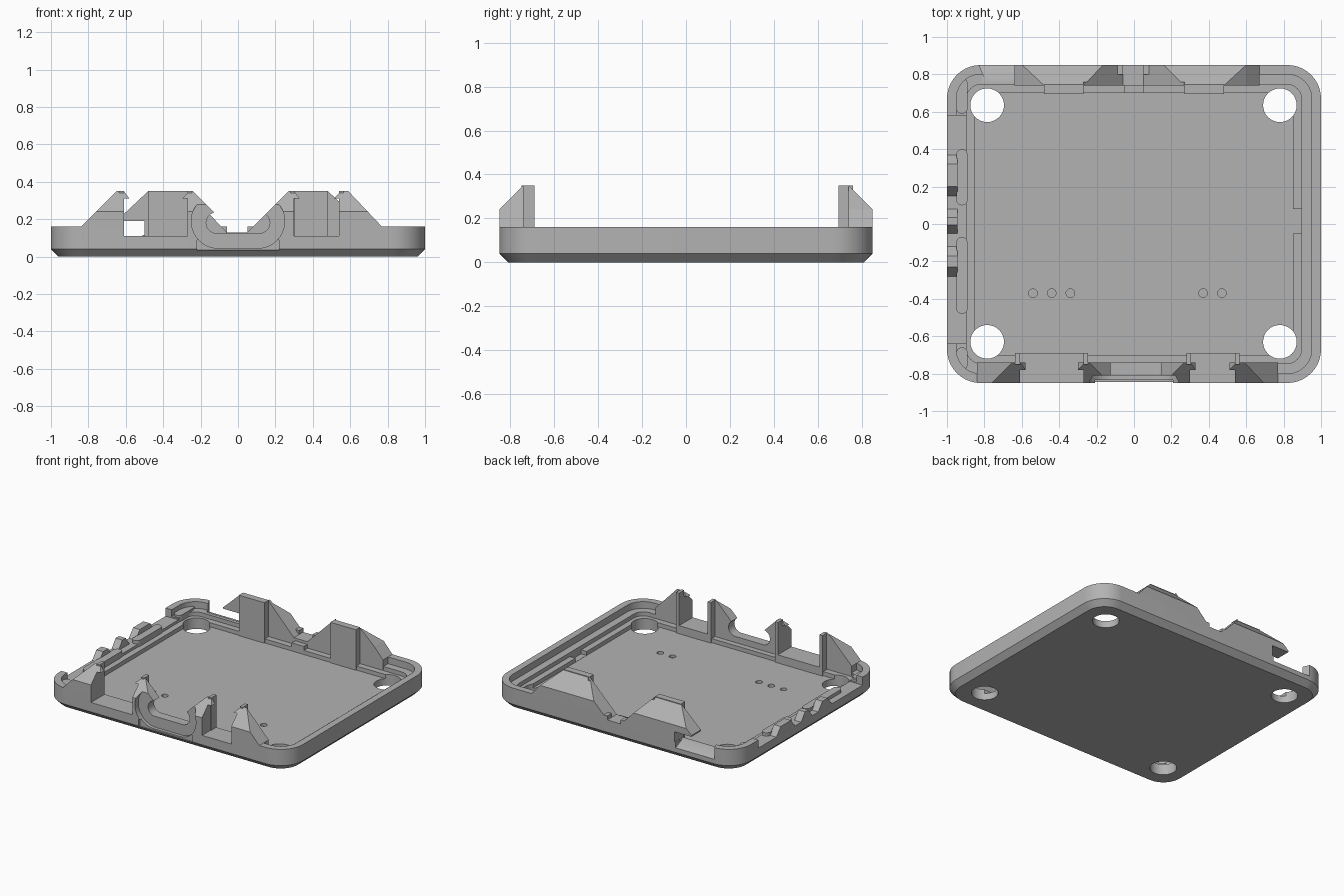
import bpy, bmesh, math

if "Cube" in bpy.data.objects:
    bpy.data.objects.remove(bpy.data.objects["Cube"])

grey = bpy.data.materials.new("mid grey")
grey.use_nodes = True
colour = (0.45, 0.45, 0.45, 1)
grey.diffuse_color = colour
grey.node_tree.nodes["Principled BSDF"].inputs["Base Color"].default_value = colour


def loft(name, rings, z_axis="z"):
    """Closed solid from equal-length rings of points."""
    bm = bmesh.new()
    loops = [[bm.verts.new(p) for p in ring] for ring in rings]
    n = len(loops[0])
    for a, b in zip(loops, loops[1:]):
        for i in range(n):
            j = (i + 1) % n
            bm.faces.new((a[i], a[j], b[j], b[i]))
    bm.faces.new(loops[0][::-1])
    bm.faces.new(loops[-1])
    bmesh.ops.recalc_face_normals(bm, faces=bm.faces)
    mesh = bpy.data.meshes.new(name)
    bm.to_mesh(mesh)
    bm.free()
    mesh.materials.append(grey)
    obj = bpy.data.objects.new(name, mesh)
    bpy.context.collection.objects.link(obj)
    return obj


def prism_y(name, outline, y0, y1):
    return loft(name, [[(x, y, z) for x, z in outline] for y in (y0, y1)])


def prism_x(name, outline, x0, x1):
    return loft(name, [[(x, y, z) for y, z in outline] for x in (x0, x1)])


def box(name, x0, x1, y0, y1, z0, z1):
    return prism_y(name, [(x0, z0), (x1, z0), (x1, z1), (x0, z1)], y0, y1)


def cut(cutter, *targets):
    cutter.hide_render = True
    for target in targets:
        mod = target.modifiers.new("cut", 'BOOLEAN')
        mod.operation = 'DIFFERENCE'
        mod.solver = 'EXACT'
        mod.object = cutter
        bpy.context.view_layer.objects.active = target
        bpy.ops.object.modifier_apply(modifier=mod.name)
    bpy.data.objects.remove(cutter)


def round_rect(hx, hy, r, z, steps=10):
    pts = []
    for k, (sx, sy) in enumerate([(1, 1), (-1, 1), (-1, -1), (1, -1)]):
        for i in range(steps + 1):
            a = math.pi / 2 * (k + i / steps)
            pts.append((sx * (hx - r) + r * math.cos(a), sy * (hy - r) + r * math.sin(a), z))
    return pts


def stadium(half, r, zc):
    """Long rounded outline: half width, end radius, centre height."""
    return [(x, y + zc) for x, y, _ in round_rect(half, r, r * 0.999, 0)]


def cylinder(name, x, y, r, z0, z1):
    ring = [(x + r * math.cos(a), y + r * math.sin(a))
            for a in (2 * math.pi * i / 32 for i in range(32))]
    return loft(name, [[(u, v, z) for u, v in ring] for z in (z0, z1)])


# Tray: chamfered base, rim, two inner ledges and the floor
profile = [(.04, 0), (0, .04), (0, .16), (.05, .16), (.05, .11),
           (.105, .11), (.105, .08), (.15, .08), (.15, .05)]
tray = loft("tray", [round_rect(1 - d, .85 - d, max(.18 - d, .03), z) for d, z in profile])

# Front wall clips with hooked tips, and the notched wall between them
clip_left = prism_y("front_outer_clip_right", [
    (-.84, .09), (-.61, .09), (-.61, .31), (-.58, .31), (-.61, .35), (-.65, .35), (-.84, .16)],
    -.85, -.74)
clip_right = prism_y("front_outer_clip_left", [
    (.54, .09), (.77, .09), (.77, .16), (.59, .35), (.55, .35), (.51, .31), (.54, .31)],
    -.85, -.74)
front_mid = prism_y("front_middle_wall", [
    (-.27, .04), (.30, .04), (.30, .31), (.33, .31), (.30, .35), (.27, .35), (.07, .15),
    (-.04, .15), (-.24, .35), (-.26, .35), (-.30, .31), (-.27, .31)], -.85, -.74)
ribs = [box("front_clip_rib", x, x + .025, -.75, -.69, .04, .35) for x in (-.635, -.27, .28, .54)]
sills = [box("front_sill", a, b, -.80, -.69, .04, .11) for a, b in ((-.61, -.25), (.29, .55))]

# Back wall humps with thick pads on the inside
back_wall = prism_y("back_wall", [
    (-.64, .19), (-.50, .19), (-.50, .09), (.67, .09), (.67, .16), (.60, .24), (.48, .35),
    (.27, .35), (.05, .13), (-.06, .13), (-.27, .35), (-.48, .35), (-.64, .20)], .74, .85)
pads = [box("back_pad", a, b, .695, .745, .04, .35) for a, b in ((-.48, -.27), (.27, .48))]
centre = prism_y("back_middle_pad", [
    (-.27, .04), (.27, .04), (.27, .35), (.05, .13), (-.06, .13), (-.27, .35)], .745, .76)
tab = box("back_small_tab", -.05, .05, .70, .75, .04, .11)

# Sloped outer tops of the raised walls
for side, parts in ((-1, (clip_left, clip_right, front_mid)), (1, (back_wall,))):
    cut(prism_x("slope_cutter", [(side * .74, .3501), (side * .96, .13), (side * .96, .5),
                                 (side * .74, .5)], -1.2, 1.2), *parts)

# Front openings, plug recess and plug slot
for a, b in ((-.61, -.27), (.30, .54)):
    cut(box("opening_cutter", a, b, -.9, -.78, .11, .5), tray)
cut(prism_y("recess_cutter", stadium(.25, .145, .19), -.95, -.81), tray, front_mid)
cut(prism_y("slot_cutter", stadium(.17, .056, .181), -.95, -.6), tray, front_mid)
cut(box("lower_lip_cutter", -.22, .22, -.95, -.835, .035, .09), tray, front_mid)

# Back port opening with flared outside
cut(box("port_cutter", -.80, -.50, .72, .95, .115, .5), tray)
cut(loft("flare_cutter", [[(x, y, z) for x, z in ((a, c), (b, c), (b, .5), (a, .5))]
                          for y, a, b, c in ((.76, -.79, -.51, .115), (.88, -.84, -.51, .06))]), tray)
cut(box("notch_cutter", -.06, .05, .72, .95, .13, .5), tray)

# Lowered right rim with button bumps and raised bars
cut(box("side_rim_cutter", -1.1, -.87, -.64, .58, .10, .5), tray)
for lo, hi, slope in ((.15, .37, .05), (-.05, .08, .045), (-.28, -.12, .05)):
    prism_x("side_bump", [(lo, .08), (hi, .08), (hi, .10), (hi - slope, .16),
                          (lo + slope, .16), (lo, .10)], -1, -.945)
for lo, hi in ((.10, .40), (-.48, -.07), (.59, .78), (-.78, -.66)):
    half = (hi - lo) / 2
    loft("side_bar", [[(x - .92, y + lo + half, z) for x, y, _ in round_rect(.03, half, .029, 0)]
                      for z in (.07, .125)])

# Break in the left ledge
cut(box("ledge_cutter", .80, .895, -.05, .08, .051, .3), tray)

# Corner holes and shallow floor dimples
for x in (-.785, .78):
    for y in (-.63, .635):
        cut(cylinder("hole_cutter", x, y, .09, -.1, .13), tray)
for x in (-.54, -.44, -.34, .37, .47):
    cut(cylinder("dimple_cutter", x, -.37, .023, .03, .2), tray)

# Smooth the rounded corners, keep edges crisp
bpy.ops.object.select_all(action='DESELECT')
tray.select_set(True)
front_mid.select_set(True)
bpy.context.view_layer.objects.active = tray
bpy.ops.object.shade_smooth_by_angle(angle=math.radians(25))
